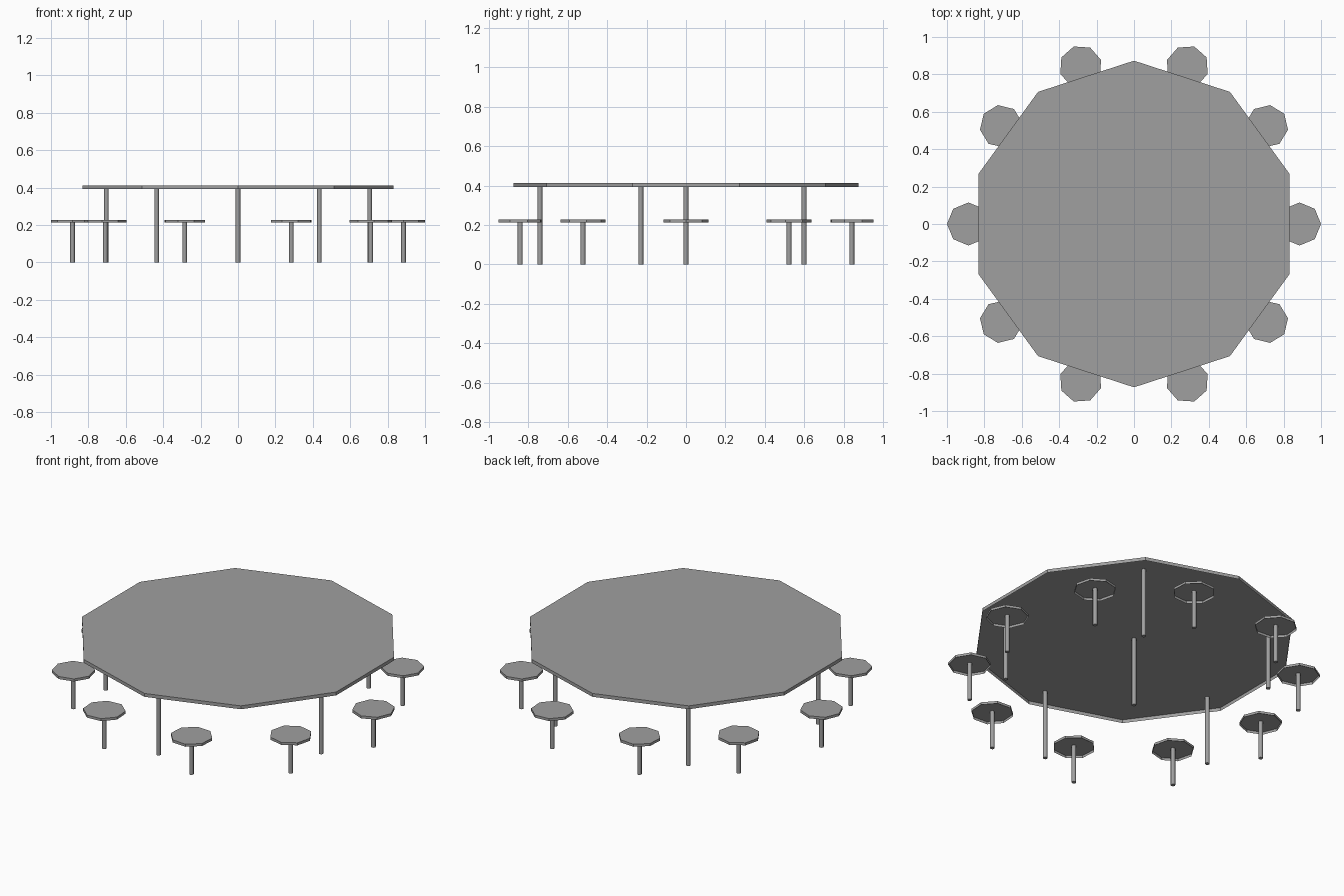
import bpy
import bmesh
from math import atan2, cos, sin, pi, radians

cube = bpy.data.objects.get("Cube")
if cube:
    bpy.data.objects.remove(cube)

grey = bpy.data.materials.new("plain grey")
grey.use_nodes = True
colour = (0.35, 0.35, 0.35, 1)
grey.diffuse_color = colour
grey.node_tree.nodes["Principled BSDF"].inputs["Base Color"].default_value = colour


def prism(name, x, y, bottom, top, radius, sides, turn=0.0, open_below=False, smooth=False):
    """Upright prism with its first corner pointing along the angle 'turn'."""
    bm = bmesh.new()
    ring = [bm.verts.new((radius * cos(turn + 2 * pi * i / sides),
                          radius * sin(turn + 2 * pi * i / sides), bottom))
            for i in range(sides)]
    base = bm.faces.new(ring)
    lifted = bmesh.ops.extrude_face_region(bm, geom=[base], use_keep_orig=True)["geom"]
    bmesh.ops.translate(bm, vec=(0, 0, top - bottom),
                        verts=[g for g in lifted if isinstance(g, bmesh.types.BMVert)])
    bmesh.ops.recalc_face_normals(bm, faces=bm.faces[:])
    if open_below:
        bmesh.ops.delete(bm, geom=[f for f in bm.faces if f.normal.z < -0.5],
                         context="FACES_ONLY")
    mesh = bpy.data.meshes.new(name)
    bm.to_mesh(mesh)
    bm.free()
    mesh.materials.append(grey)
    obj = bpy.data.objects.new(name, mesh)
    obj.location = (x, y, 0)
    bpy.context.collection.objects.link(obj)
    if smooth:
        bpy.ops.object.select_all(action="DESELECT")
        obj.select_set(True)
        bpy.context.view_layer.objects.active = obj
        bpy.ops.object.shade_smooth_by_angle(angle=radians(50))
    return obj


TABLE_TOP, SEAT_TOP = 0.412, 0.227
POST_RADIUS = 0.0125

# Ten-sided table top, a shallow tray open underneath
prism("table_top", 0, 0, 0.392, TABLE_TOP, 0.873, 10, pi / 2, open_below=True)

# Table legs: one in the middle and five around it
prism("centre_leg", 0, 0, 0, TABLE_TOP - 0.002, POST_RADIUS, 8, smooth=True)
for i in range(5):
    a = -pi / 2 + i * 2 * pi / 5
    prism(f"table_leg_{i + 1}", 0.74 * cos(a), 0.74 * sin(a), 0,
          TABLE_TOP - 0.002, POST_RADIUS, 8, smooth=True)

# Ten stools, mirrored across both axes
spots = {(sx * x, sy * y) for x, y in ((0.885, 0), (0.71, 0.522), (0.285, 0.84))
         for sx in (1, -1) for sy in (1, -1)}
for i, (x, y) in enumerate(sorted(spots)):
    prism(f"stool_seat_{i + 1}", x, y, 0.212, SEAT_TOP, 0.115, 8,
          atan2(y, x), open_below=True)
    prism(f"stool_post_{i + 1}", x, y, 0, SEAT_TOP - 0.002, POST_RADIUS, 8, smooth=True)
